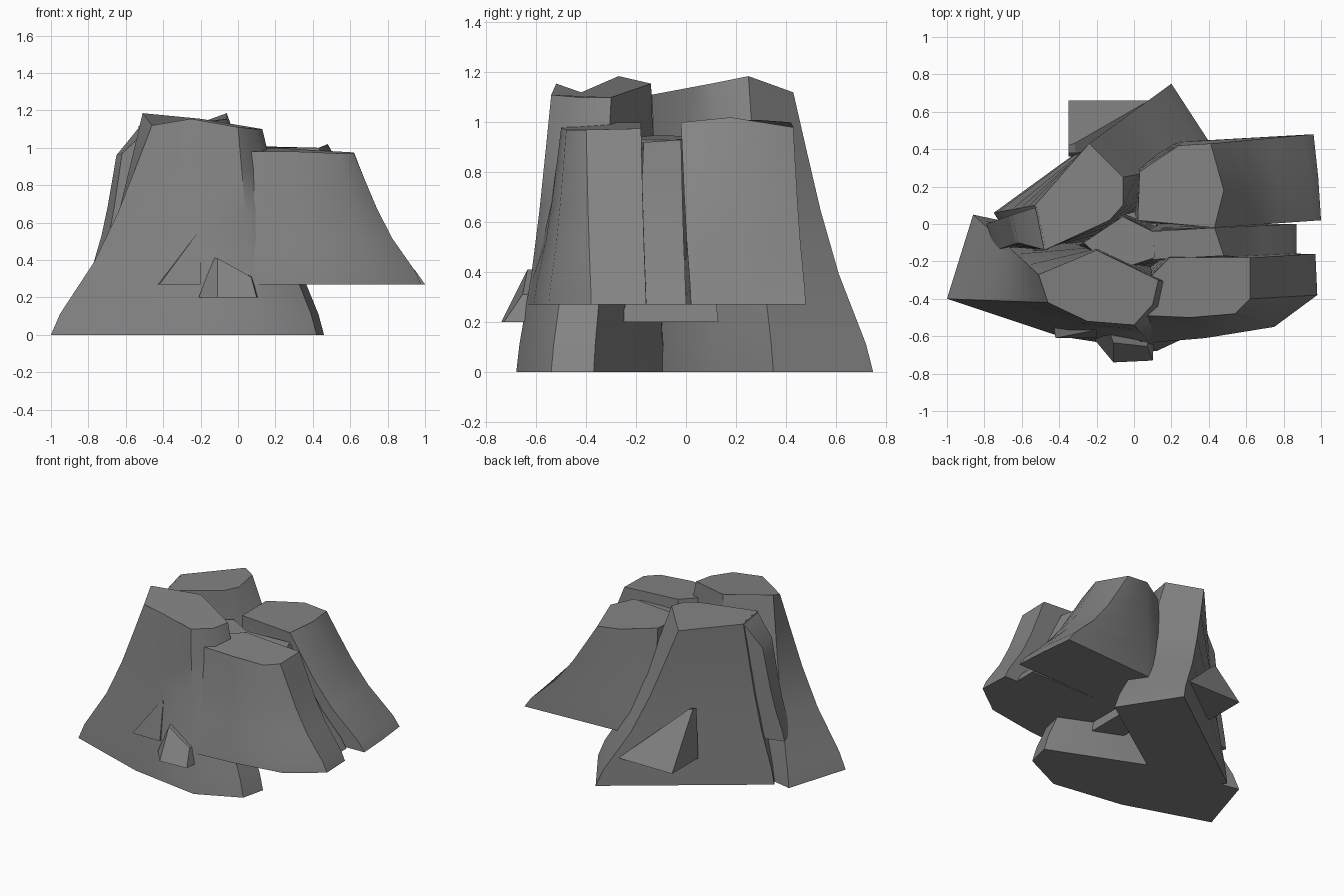
import bpy, bmesh

rock = bpy.data.materials.new("dark_rock")
rock.diffuse_color = (.23, .23, .23, 1)


def loft(name, rings, smooth=True):
    """Skin equal-count rings of points and cap both ends."""
    bm = bmesh.new()
    loops = [[bm.verts.new(p) for p in ring] for ring in rings]
    n = len(rings[0])
    for a, b in zip(loops, loops[1:]):
        for i in range(n):
            j = (i + 1) % n
            bm.faces.new((a[i], a[j], b[j], b[i]))
    bm.faces.new(loops[0])
    bm.faces.new(loops[-1])
    bmesh.ops.recalc_face_normals(bm, faces=bm.faces)
    mesh = bpy.data.meshes.new(name)
    bm.to_mesh(mesh)
    bm.free()
    mesh.materials.append(rock)
    ob = bpy.data.objects.new(name, mesh)
    bpy.context.collection.objects.link(ob)
    if smooth:
        bpy.ops.object.select_all(action='DESELECT')
        ob.select_set(True)
        bpy.context.view_layer.objects.active = ob
        bpy.ops.object.shade_smooth_by_angle(angle=0.7)
    return ob


# (share of height descended, share of outward spread)
FLARE = [(0, 0), (.2, .16), (.42, .34), (.65, .57), (.9, .91), (1, 1)]


def column(name, top, base, z0):
    """Rock column with a sloped flat top that flares towards its base."""
    rings = []
    for t, f in FLARE:
        rings.append([(x + (u - x) * f, y + (v - y) * f, z + (z0 - z) * t)
                      for (x, y, z), (u, v) in zip(top, base)])
    return loft(name, rings)


def shard(name, base, tip, z0):
    """Pointed or wedge-shaped chip leaning on a column."""
    return loft(name, [[(x, y, z0) for x, y in base], tip], smooth=False)


# Tall columns reaching the ground
column("front_left_column",
       [(-.51, -.27, 1.185), (-.2, -.14, 1.155), (.13, -.30, 1.10), (.10, -.43, 1.10),
        (0, -.54, 1.11), (-.25, -.52, 1.155), (-.46, -.42, 1.12)],
       [(-.86, .05), (-.2, -.09), (.46, -.37), (.42, -.54),
        (.12, -.68), (-.4, -.60), (-1, -.4)], 0)
column("back_left_column",
       [(-.53, .10, 1.12), (-.48, -.14, 1.11), (-.13, .02, 1.14), (-.06, .10, 1.155),
        (-.06, .25, 1.185), (-.24, .43, 1.12)],
       [(-.75, .06), (-.62, -.15), (-.2, -.1), (.13, .125), (.46, .35), (.2, .75)], 0)

# Shorter columns with raised undersides
column("front_right_column",
       [(.07, -.30, 1.0), (.19, -.18, 1.0), (.62, -.18, .975), (.62, -.40, .97),
        (.54, -.48, .97), (.30, -.50, .98), (.07, -.49, .98)],
       [(.03, -.30), (.15, -.15), (.97, -.16), (.98, -.38),
        (.75, -.55), (.38, -.61), (.03, -.64)], .27)
column("back_right_column",
       [(.02, .02, 1.0), (.03, .28, 1.01), (.24, .42, 1.0), (.41, .43, .98),
        (.48, .18, 1.02), (.43, -.02, 1.0)],
       [(0, -.01), (.02, .36), (.25, .44), (.96, .48), (.985, .25), (1.0, .02)], .27)
column("middle_right_column",
       [(.08, -.04, .93), (.43, -.02, .93), (.48, -.17, .92), (.10, -.19, .92)],
       [(.05, 0), (.87, 0), (.87, -.20), (.05, -.20)], .27)
column("middle_left_column",
       [(-.27, -.10, .95), (-.06, .04, .94), (.10, -.04, .93), (.11, -.18, .93),
        (-.1, -.25, .94)],
       [(-.30, -.12), (-.06, .06), (.12, 0), (.14, -.22), (-.1, -.25)], .27)

# Sloping ledge on the left, in the cleft between the two tall columns
column("left_ledge",
       [(-.65, .05, .96), (-.52, .09, 1.12), (-.47, -.14, 1.11), (-.62, -.10, .97)],
       [(-.79, .0), (-.5, .08), (-.45, -.13), (-.74, -.14)], .3)

# Chips around the foot
shard("front_shard", [(-.21, -.62), (-.11, -.74), (.10, -.73), (.11, -.56)],
      [(-.13, -.58, .41), (-.11, -.635, .41), (.07, -.655, .31), (.08, -.56, .31)], .2)
shard("front_thin_shard", [(-.43, -.53), (-.42, -.61), (-.20, -.61), (-.20, -.5)],
      [(-.23, -.52, .54), (-.22, -.57, .54), (-.20, -.57, .55), (-.20, -.5, .55)], .27)
shard("back_shard", [(-.35, .36), (-.35, .66), (.08, .66), (.05, .40)],
      [(-.35, .38, .57), (-.35, .42, .58), (-.32, .43, .57), (-.31, .38, .56)], .2)
shard("under_shard", [(-.05, -.26), (.15, -.26), (.15, .13), (-.05, .05)],
      [(-.05, -.2, .45), (.12, -.2, .45), (.12, .1, .45), (-.05, .05, .45)], .2)
